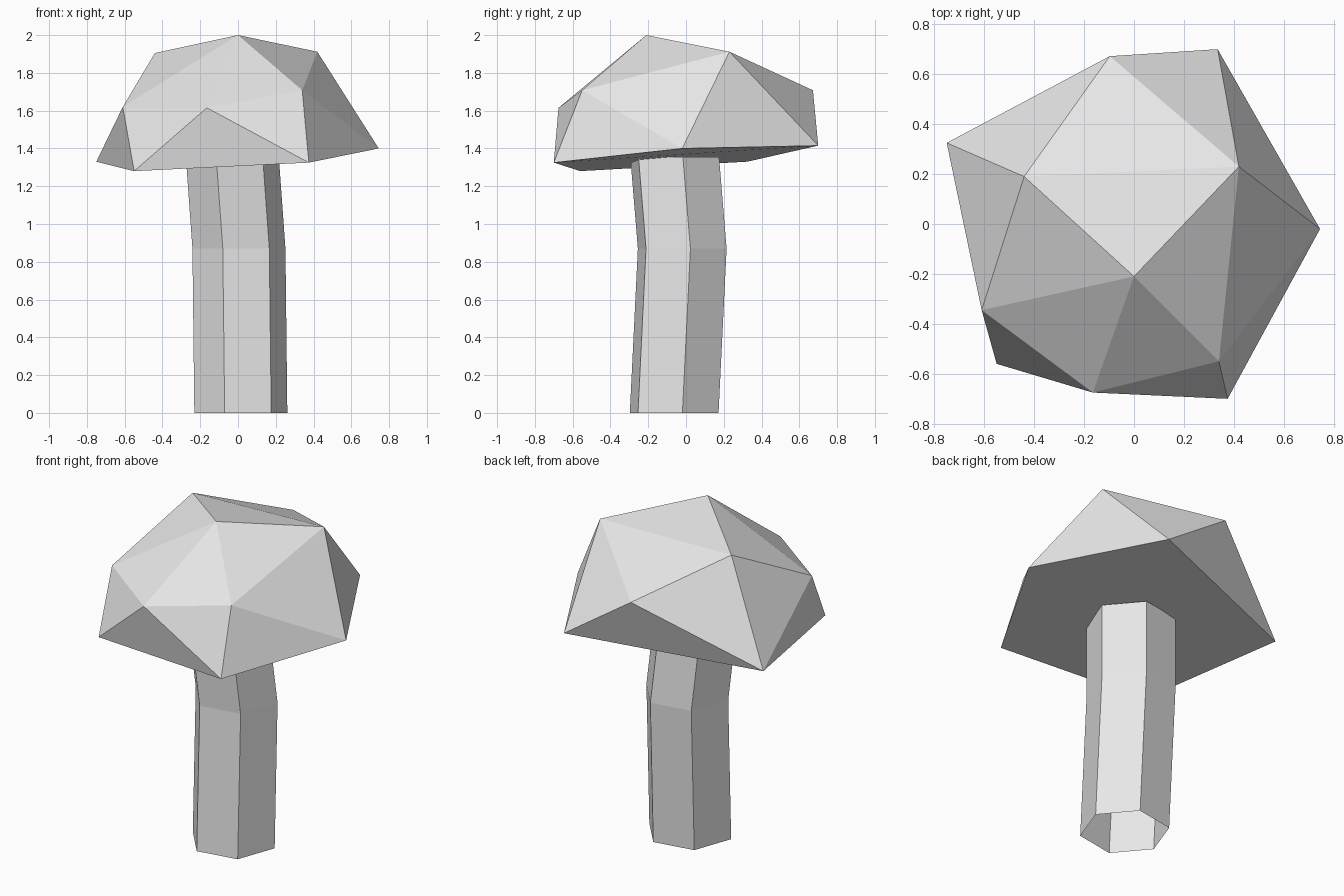
import bpy
import bmesh
from math import cos, sin, radians

cube = bpy.data.objects.get("Cube")
if cube:
    bpy.data.objects.remove(cube, do_unlink=True)

GREY = (0.8, 0.8, 0.8, 1.0)
mat = bpy.data.materials.new("light_grey")
mat.use_nodes = True
mat.diffuse_color = GREY
mat.node_tree.nodes["Principled BSDF"].inputs["Base Color"].default_value = GREY


def add_object(name, bm):
    bmesh.ops.recalc_face_normals(bm, faces=bm.faces)
    mesh = bpy.data.meshes.new(name)
    bm.to_mesh(mesh)
    bm.free()
    mesh.materials.append(mat)
    obj = bpy.data.objects.new(name, mesh)
    bpy.context.scene.collection.objects.link(obj)
    return obj


# Faceted mushroom cap: hull around the crown, shoulder and rim points
crown = [(0, -0.21, 2.0), (0.42, 0.23, 1.912), (-0.44, 0.19, 1.905)]
shoulder = [(0.34, -0.55, 1.708), (-0.61, -0.345, 1.62),
            (-0.165, -0.675, 1.615), (-0.097, 0.672, 1.708)]
rim = [(0.745, -0.02, 1.40), (0.375, -0.70, 1.325), (-0.55, -0.56, 1.28),
       (-0.75, 0.325, 1.33), (0.335, 0.70, 1.415)]
bm = bmesh.new()
for point in crown + shoulder + rim:
    bm.verts.new(point)
bmesh.ops.convex_hull(bm, input=bm.verts)
add_object("mushroom_cap", bm)

# Bent six-sided stem, open at the foot: centre x, y, z of each ring
SIDES, RADIUS, TURN = 6, 0.25, 10
centres = [(0.015, -0.0625, 0), (0.005, -0.02, 0.87), (-0.03, -0.06, 1.355)]
bm = bmesh.new()
rings = []
for x, y, z in centres:
    angles = [radians(TURN + 360 * i / SIDES) for i in range(SIDES)]
    rings.append([bm.verts.new((x + RADIUS * cos(a), y + RADIUS * sin(a), z))
                  for a in angles])
for low, high in zip(rings, rings[1:]):
    for i in range(SIDES):
        j = (i + 1) % SIDES
        bm.faces.new((low[i], low[j], high[j], high[i]))
add_object("stem", bm)
